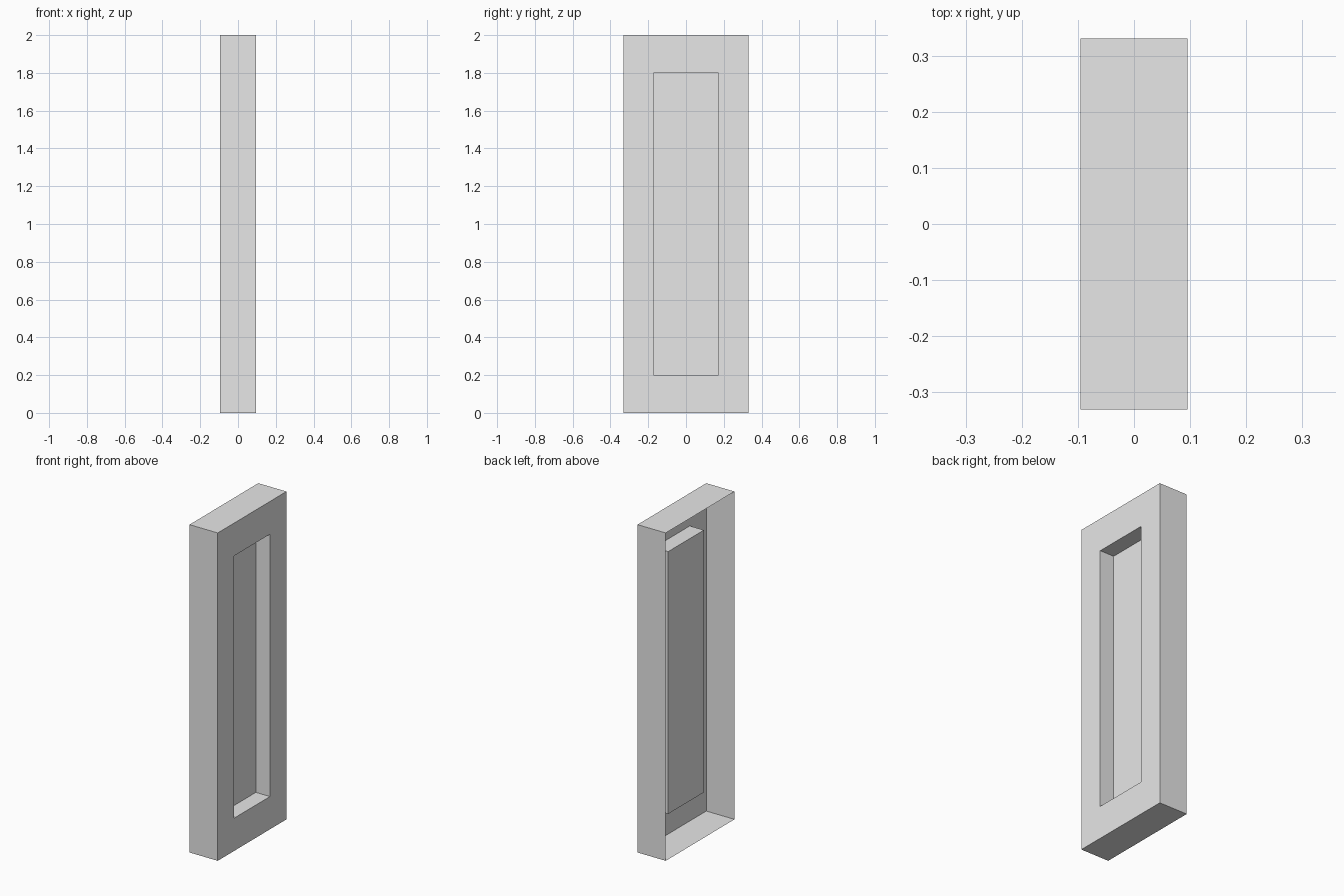
import bpy
import bmesh

if "Cube" in bpy.data.objects:
    bpy.data.objects.remove(bpy.data.objects["Cube"], do_unlink=True)

DEPTH, WIDTH, HEIGHT = 0.19, 0.662, 2.0
POCKET_WIDTH, POCKET_HEIGHT, POCKET_DEPTH = 0.344, 1.6, 0.095

# Plain grey material
grey = bpy.data.materials.new("light_grey")
grey.use_nodes = True
colour = (0.8, 0.8, 0.8, 1)
grey.diffuse_color = colour
grey.node_tree.nodes["Principled BSDF"].inputs["Base Color"].default_value = colour

# Thin-walled panel shell
bm = bmesh.new()
bmesh.ops.create_cube(bm, size=1)
for v in bm.verts:
    v.co.x *= DEPTH
    v.co.y *= WIDTH
    v.co.z = (v.co.z + 0.5) * HEIGHT
bm.normal_update()

# Open back on the -x side
back = [f for f in bm.faces if f.normal.x < -0.9]
bmesh.ops.delete(bm, geom=back, context='FACES_ONLY')

# Border around the pocket on the +x side
face = next(f for f in bm.faces if f.normal.x > 0.9)
bmesh.ops.inset_individual(bm, faces=[face], thickness=0.05)
for v in face.verts:
    v.co.y = POCKET_WIDTH / 2 if v.co.y > 0 else -POCKET_WIDTH / 2
    side = 1 if v.co.z > HEIGHT / 2 else -1
    v.co.z = HEIGHT / 2 + side * POCKET_HEIGHT / 2

# Pocket walls and floor
bmesh.ops.inset_individual(bm, faces=[face], thickness=0)
for v in face.verts:
    v.co.x -= POCKET_DEPTH
bm.normal_update()

mesh = bpy.data.meshes.new("recessed_panel")
bm.to_mesh(mesh)
bm.free()
mesh.materials.append(grey)
panel = bpy.data.objects.new("recessed_panel", mesh)
bpy.context.collection.objects.link(panel)
